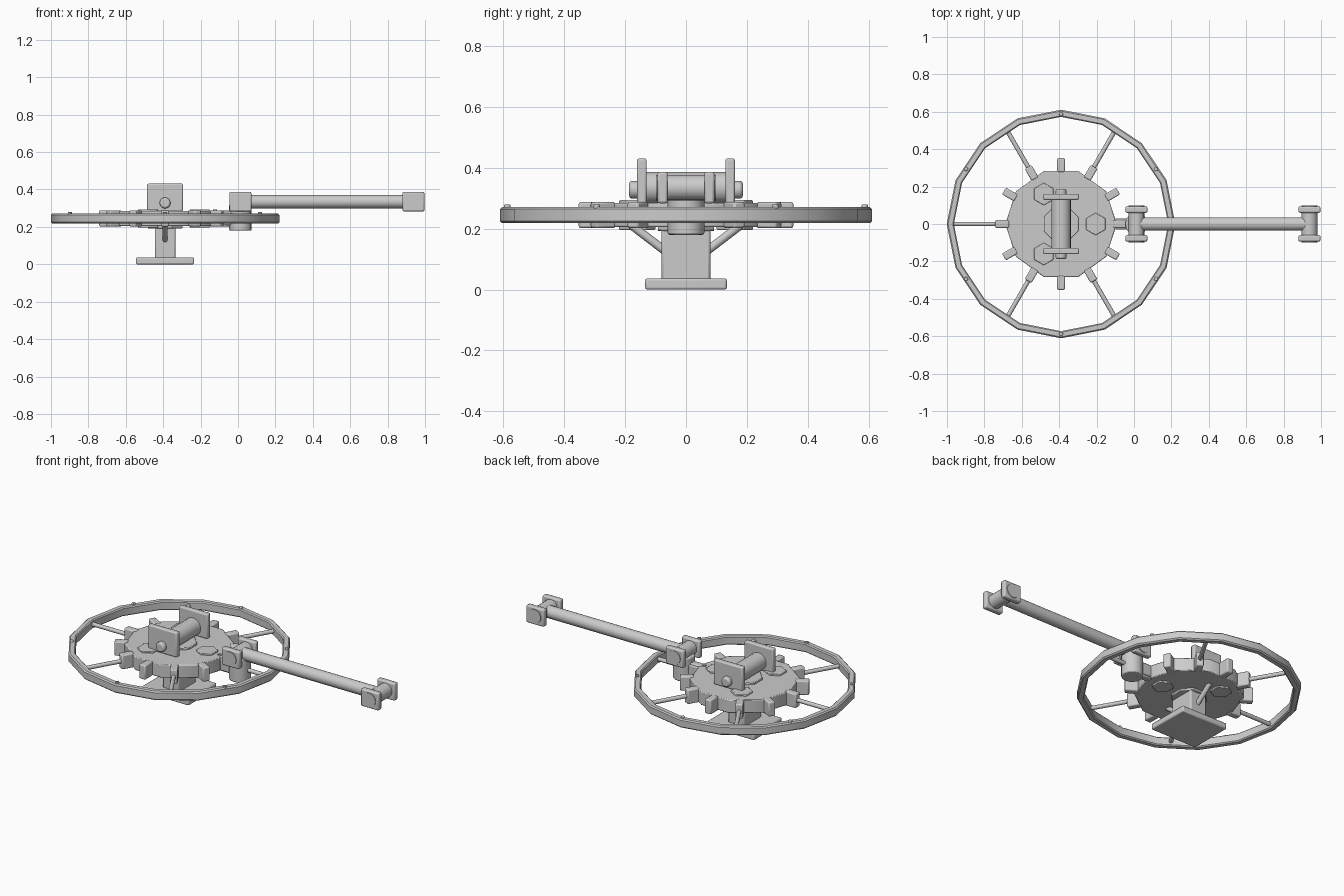
import bpy, bmesh, math
from mathutils import Vector, Matrix

if "Cube" in bpy.data.objects:
    bpy.data.objects.remove(bpy.data.objects["Cube"])

CX = -0.39  # wheel centre
grey = bpy.data.materials.new("plain grey")
grey.diffuse_color = (0.6, 0.6, 0.6, 1)
grey.use_nodes = True
grey.node_tree.nodes["Principled BSDF"].inputs["Base Color"].default_value = grey.diffuse_color


def finish(name, bm, bevel=0.0):
    bmesh.ops.recalc_face_normals(bm, faces=bm.faces)
    me = bpy.data.meshes.new(name)
    bm.to_mesh(me)
    bm.free()
    me.materials.append(grey)
    ob = bpy.data.objects.new(name, me)
    bpy.context.collection.objects.link(ob)
    if bevel:
        mod = ob.modifiers.new("soft edges", 'BEVEL')
        mod.width = bevel
        mod.segments = 2
        mod.limit_method = 'ANGLE'
        mod.angle_limit = math.radians(50)
    bpy.context.view_layer.objects.active = ob
    ob.select_set(True)
    bpy.ops.object.shade_smooth_by_angle(angle=math.radians(40))
    ob.select_set(False)
    return ob


def box(name, loc, size, bevel=0.006, turn=0.0):
    bm = bmesh.new()
    bmesh.ops.create_cube(bm, size=1)
    bm.transform(Matrix.Translation(loc) @ Matrix.Rotation(turn, 4, 'Z')
                 @ Matrix.Diagonal((*size, 1)))
    return finish(name, bm, bevel)


def rod(name, a, b, r, sides=20, bevel=0.0, turn=0.0):
    """Cylinder between two points."""
    a, b = Vector(a), Vector(b)
    bm = bmesh.new()
    bmesh.ops.create_cone(bm, cap_ends=True, segments=sides, radius1=r,
                          radius2=r, depth=(b - a).length)
    q = Vector((0, 0, 1)).rotation_difference(b - a).to_matrix().to_4x4()
    bm.transform(Matrix.Translation((a + b) / 2) @ q @ Matrix.Rotation(turn, 4, 'Z'))
    return finish(name, bm, bevel)


def ring(name, profile, sides):
    """Revolve a closed radius/height profile around the wheel axis."""
    bm = bmesh.new()
    loops = []
    for i in range(sides):
        a = 2 * math.pi * i / sides
        loops.append([bm.verts.new((CX + r * math.cos(a), r * math.sin(a), z))
                      for r, z in profile])
    n = len(profile)
    for i in range(sides):
        p, q = loops[i], loops[(i + 1) % sides]
        for j in range(n):
            k = (j + 1) % n
            bm.faces.new((p[j], q[j], q[k], p[k]))
    return finish(name, bm)


def polar(r, deg, z):
    a = math.radians(deg)
    return (CX + r * math.cos(a), r * math.sin(a), z)


# Outer rim with chamfered corners
ring("rim", [(0.573, 0.224), (0.579, 0.218), (0.604, 0.218), (0.611, 0.225),
             (0.611, 0.264), (0.604, 0.271), (0.579, 0.271), (0.573, 0.265)], 16)

# Spokes, and small studs on the rim
for i in range(6):
    rod("spoke", polar(0.27, 60 * i, 0.245), polar(0.585, 60 * i, 0.245), 0.012, 12)
    rod("rim_stud", polar(0.587, 60 * i + 30, 0.25), polar(0.587, 60 * i + 30, 0.279),
        0.011, 12, 0.003)

# Hub drum with teeth
rod("hub", (CX, 0, 0.205), (CX, 0, 0.285), 0.298, 10, 0.005, math.pi / 2)
for i in range(12):
    box("hub_tooth", polar(0.315, 30 * i, 0.245), (0.075, 0.042, 0.086), 0.007,
        math.radians(30 * i))

# Hexagonal pads above and below, octagonal collars
for deg in (0, 120, 240):
    rod("hex_pad", polar(0.185, deg, 0.196), polar(0.185, deg, 0.294), 0.06, 6, 0.003)
rod("hub_collar", (CX, 0, 0.192), (CX, 0, 0.298), 0.1, 8, 0.004, math.pi / 8)
rod("hub_stud", (CX + 0.268, 0, 0.27), (CX + 0.268, 0, 0.292), 0.011, 12)

# Pedestal with side braces
box("base_plate", (CX, 0, 0.0185), (0.31, 0.268, 0.037), 0.007)
box("pedestal", (CX, 0, 0.12), (0.11, 0.16, 0.18), 0.008)
for s in (-1, 1):
    rod("brace", (CX, s * 0.07, 0.128), (CX, s * 0.18, 0.212), 0.014, 12)

# Bearing on top of the hub
rod("axle", (CX, -0.14, 0.335), (CX, 0.14, 0.335), 0.052, 20)
for s in (-1, 1):
    box("bearing_plate", (CX, s * 0.145, 0.357), (0.192, 0.032, 0.148), 0.007)
    rod("axle_end", (CX, s * 0.15, 0.328), (CX, s * 0.187, 0.328), 0.029, 20, 0.009)

# Arm, with a fork at both ends
rod("arm", (0.01, 0, 0.335), (0.935, 0, 0.335), 0.036, 20)
for x in (0.013, 0.938):
    rod("fork_pin", (x, -0.098, 0.335), (x, 0.098, 0.335), 0.042, 20)
    for s in (-1, 1):
        box("fork_plate", (x, s * 0.077, 0.335), (0.118, 0.034, 0.104), 0.008)

# Upright pivot joining arm to hub
rod("pivot", (0.013, 0, 0.18), (0.013, 0, 0.32), 0.06, 16, 0.006)
box("pivot_link", (-0.055, 0, 0.245), (0.09, 0.06, 0.07), 0.006)
